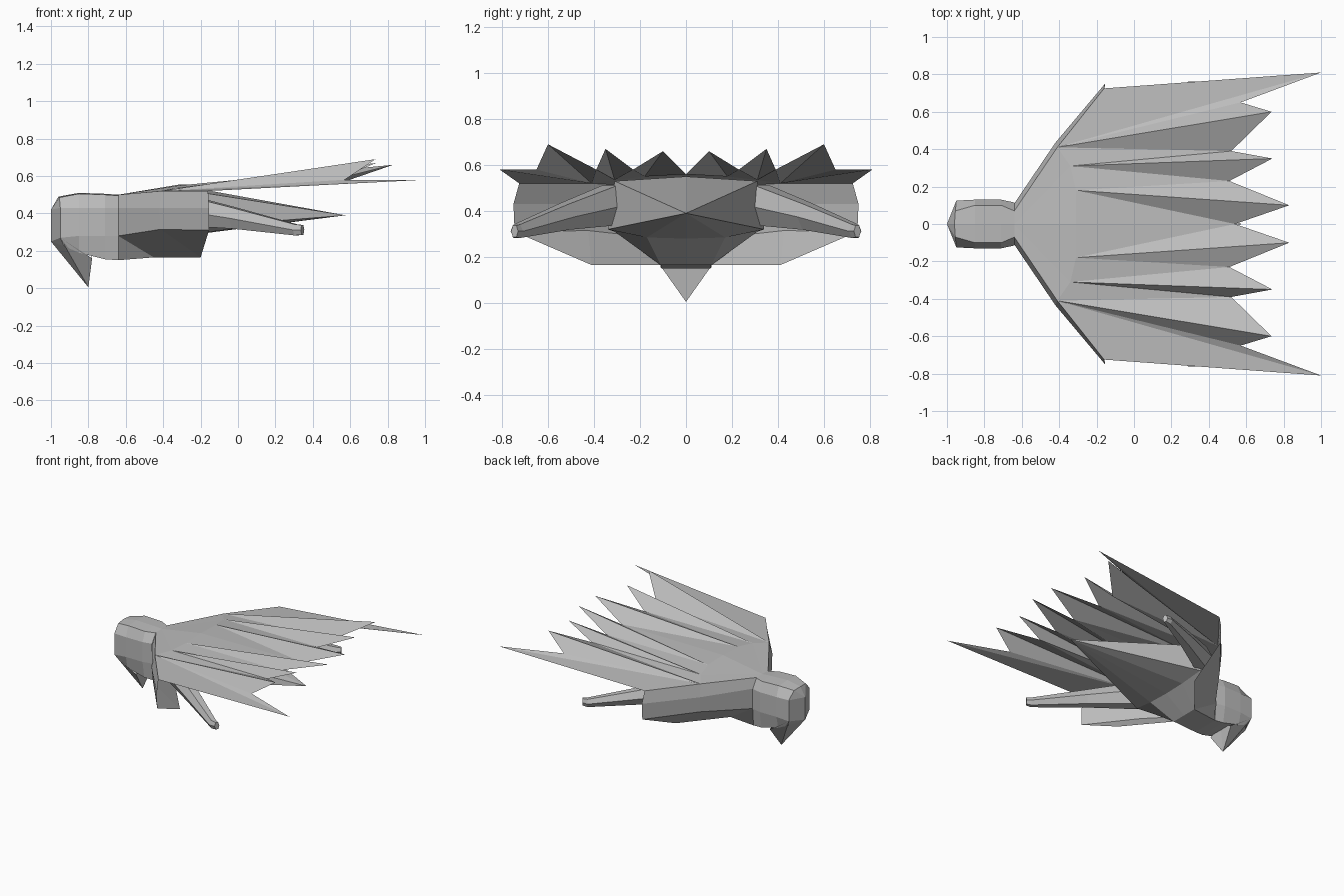
import bpy, bmesh, math
from mathutils import Vector

if "Cube" in bpy.data.objects:
    bpy.data.objects.remove(bpy.data.objects["Cube"])

grey = bpy.data.materials.new("plain grey")
grey.diffuse_color = (0.5, 0.5, 0.5, 1)
grey.use_nodes = True
grey.node_tree.nodes["Principled BSDF"].inputs["Base Color"].default_value = grey.diffuse_color


def build(name, polys):
    """Half model part on the +y side, mirrored across y = 0."""
    bm = bmesh.new()
    for poly in polys:
        pts = []
        for p in poly:
            if not any((Vector(p) - Vector(q)).length < 1e-5 for q in pts):
                pts.append(p)
        if len(pts) > 2:
            bm.faces.new([bm.verts.new(p) for p in pts])
    bmesh.ops.remove_doubles(bm, verts=bm.verts, dist=0.0005)
    bmesh.ops.recalc_face_normals(bm, faces=bm.faces)
    mesh = bpy.data.meshes.new(name)
    bm.to_mesh(mesh)
    bm.free()
    mesh.materials.append(grey)
    ob = bpy.data.objects.new(name, mesh)
    bpy.context.collection.objects.link(ob)
    mod = ob.modifiers.new("mirror", 'MIRROR')
    mod.use_axis = (False, True, False)
    mod.use_clip = True
    return ob


def strips(rows, closed=False):
    """Quads between neighbouring rows of points."""
    out = []
    for a, b in zip(rows, rows[1:]):
        n = len(a)
        for i in range(n if closed else n - 1):
            j = (i + 1) % n
            out.append([a[i], a[j], b[j], b[i]])
    return out


# Shared corner points
shoulder = (-0.41, 0.41, 0.52)
wing_top = (-0.16, 0.725, 0.52)
back_mid = (-0.31, 0, 0.555)
back_in = (-0.31, 0.18, 0.55)
back_out = (-0.34, 0.31, 0.535)
neck_side = (-0.64, 0.07, 0.50)
neck_mid = (-0.64, 0, 0.50)

# Head: half sections from the crown down to the chin
head_rows = [
    [(-1.0, 0, 0.42)] * 3 + [(-1.0, 0, 0.25)] * 3,
    [(-0.96, 0, 0.49), (-0.955, 0.07, 0.485), (-0.95, 0.125, 0.43),
     (-0.95, 0.125, 0.27), (-0.93, 0.10, 0.225), (-0.93, 0, 0.225)],
]
for x, zt, wt, w, zb, wb in [(-0.85, 0.51, 0.10, 0.13, 0.19, 0.11),
                             (-0.71, 0.505, 0.10, 0.13, 0.155, 0.11),
                             (-0.64, 0.50, 0.07, 0.115, 0.15, 0.105)]:
    head_rows.append([(x, 0, zt), (x, wt, zt - 0.005), (x, w, 0.43),
                      (x, w, 0.28), (x, wb, zb), (x, 0, zb)])
build("head", strips(head_rows))

# Beak hanging from the face
tip = (-0.80, 0, 0.005)
build("beak", [[(-1, 0, 0.25), (-0.95, 0.125, 0.27), tip],
               [(-0.95, 0.125, 0.27), (-0.78, 0.11, 0.16), tip],
               [(-0.78, 0.11, 0.16), (-0.78, 0, 0.20), tip]])

# Torso running back to a point
torso_rows = [
    [(-0.64, 0, 0.50), (-0.64, 0.07, 0.495), (-0.64, 0.11, 0.28),
     (-0.64, 0.105, 0.15), (-0.64, 0, 0.15)],
    [(-0.45, 0, 0.525), (-0.45, 0.30, 0.515), (-0.45, 0.31, 0.31),
     (-0.45, 0.11, 0.165), (-0.45, 0, 0.165)],
    [(-0.31, 0, 0.55), (-0.31, 0.31, 0.53), (-0.31, 0.34, 0.32),
     (-0.29, 0.17, 0.285), (-0.29, 0, 0.28)],
    [(0.575, 0, 0.39)] * 5]
build("torso", strips(torso_rows))

# Front wall of the wing, in three columns
build("wing_wall", strips([
    [neck_side, (-0.64, 0.11, 0.43), (-0.64, 0.11, 0.28)],
    [shoulder, (-0.42, 0.435, 0.43), (-0.415, 0.425, 0.315)],
    [wing_top, (-0.155, 0.75, 0.43), (-0.155, 0.745, 0.31)]]))

# Flap under the wing wall
build("wing_flap", strips([
    [(-0.64, 0.11, 0.28), (-0.415, 0.425, 0.315), (-0.155, 0.745, 0.31)],
    [(-0.45, 0.11, 0.165), (-0.20, 0.41, 0.165), (-0.155, 0.745, 0.31)]]))

# Upper back and the feather sheet with its points and notches
notches = [(0.57, 0.65, 0.58), (0.52, 0.39, 0.58),
           (0.51, 0.23, 0.58), (0.54, 0, 0.56)]
tips = [(1.0, 0.81, 0.58), (0.735, 0.60, 0.69),
        (0.74, 0.35, 0.67), (0.83, 0.10, 0.66)]
build("feathers", [
    [neck_mid, neck_side, shoulder, back_out],
    [neck_mid, back_out, back_in, back_mid],
    [shoulder, wing_top, tips[0]], [shoulder, tips[0], notches[0]],
    [shoulder, notches[0], tips[1]],
    [shoulder, tips[1], notches[1]], [shoulder, notches[1], back_out],
    [back_out, notches[1], tips[2]], [back_out, tips[2], notches[2]],
    [back_out, notches[2], back_in],
    [back_in, notches[2], tips[3]], [back_in, tips[3], notches[3]],
    [back_in, notches[3], back_mid]])

# Tapered arm from the torso to a blunt end
arm_rows = []
for x, y, z, a, b in [(-0.33, 0.33, 0.425, 0.08, 0.10),
                      (-0.02, 0.53, 0.375, 0.055, 0.065),
                      (0.31, 0.735, 0.312, 0.032, 0.034),
                      (0.345, 0.745, 0.312, 0.018, 0.03)]:
    arm_rows.append([(x - 0.53 * a * math.cos(t), y + 0.85 * a * math.cos(t),
                      z + b * math.sin(t))
                     for t in [math.pi / 3 * k for k in range(6)]])
build("arm", strips(arm_rows, True) + [arm_rows[0], arm_rows[-1]])
